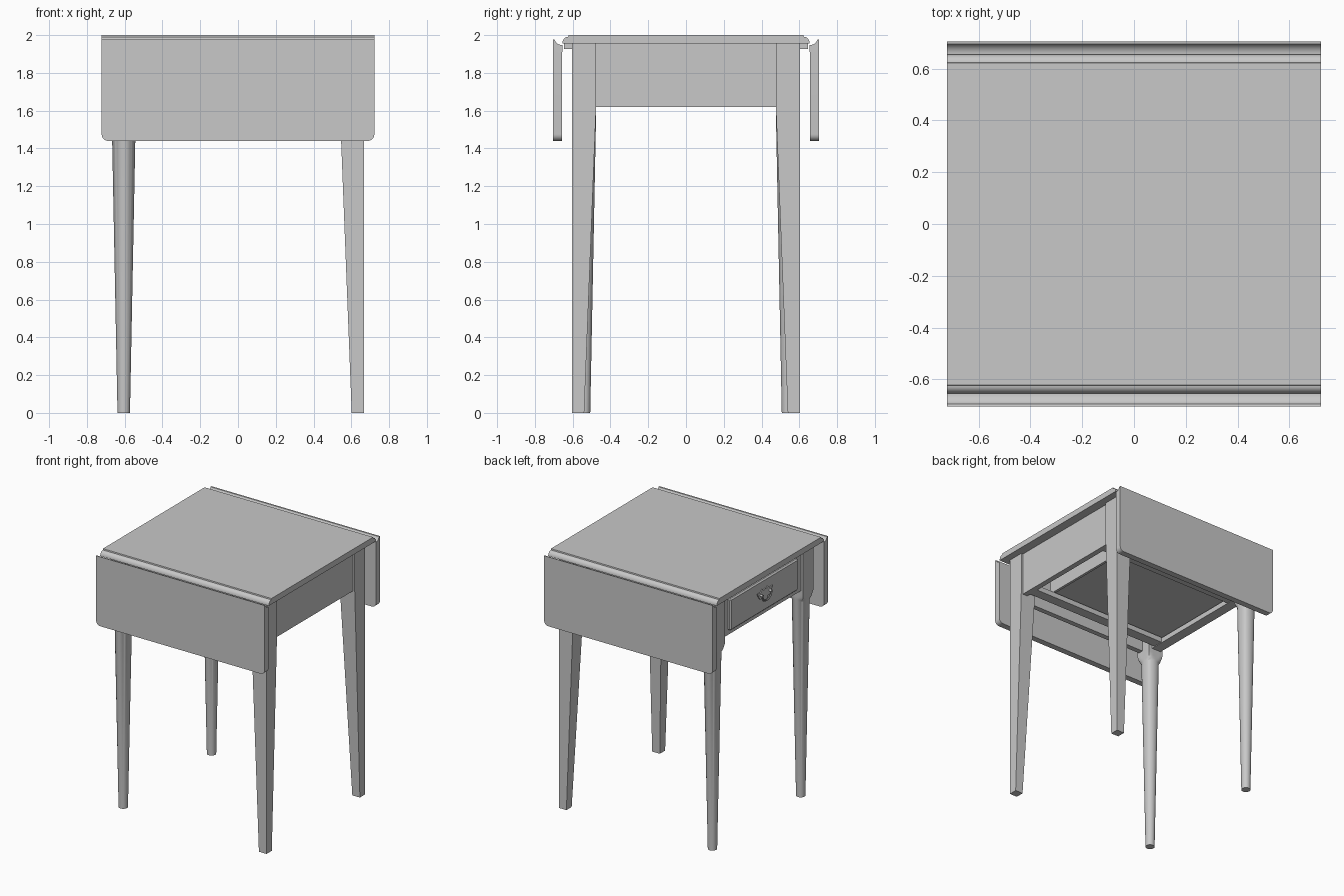
import bpy, bmesh, math
from mathutils import Vector

cube = bpy.data.objects.get("Cube")
if cube:
    bpy.data.objects.remove(cube, do_unlink=True)

grey = bpy.data.materials.new("plain_grey")
grey.use_nodes = True
colour = (0.58, 0.58, 0.58, 1)
grey.diffuse_color = colour
grey.node_tree.nodes["Principled BSDF"].inputs["Base Color"].default_value = colour


def finish(bm, name, smooth=False):
    bmesh.ops.recalc_face_normals(bm, faces=bm.faces)
    mesh = bpy.data.meshes.new(name)
    bm.to_mesh(mesh)
    bm.free()
    mesh.materials.append(grey)
    obj = bpy.data.objects.new(name, mesh)
    bpy.context.collection.objects.link(obj)
    if smooth:
        bpy.ops.object.select_all(action='DESELECT')
        obj.select_set(True)
        bpy.context.view_layer.objects.active = obj
        bpy.ops.object.shade_smooth_by_angle(angle=math.radians(35))
    return obj


def loft(name, rings, smooth=False):
    """Skin closed rings of equal length and cap both ends."""
    bm = bmesh.new()
    loops = [[bm.verts.new(p) for p in ring] for ring in rings]
    n = len(loops[0])
    for low, high in zip(loops, loops[1:]):
        for i in range(n):
            j = (i + 1) % n
            bm.faces.new((low[i], low[j], high[j], high[i]))
    bm.faces.new(loops[0][::-1])
    bm.faces.new(loops[-1])
    return finish(bm, name, smooth)


def box(name, x, y, z, bevel=0):
    bm = bmesh.new()
    bmesh.ops.create_cube(bm, size=1)
    for v in bm.verts:
        v.co = [(a + b) / 2 + c * (b - a) for (a, b), c in zip((x, y, z), v.co)]
    if bevel:
        bmesh.ops.bevel(bm, geom=bm.edges[:], offset=bevel, segments=1, affect='EDGES')
    return finish(bm, name)


def along_x(name, profile, x0, x1, smooth=False):
    """Extrude a (y, z) profile along x."""
    return loft(name, [[(x, y, z) for y, z in profile] for x in (x0, x1)], smooth)


def arc(cy, cz, ry, rz, start, end, steps=8):
    angles = [math.radians(start + (end - start) * i / steps) for i in range(steps + 1)]
    return [(cy + ry * math.cos(a), cz + rz * math.sin(a)) for a in angles]


WIDE = 0.722     # half length of the top
BLOCK = 0.064    # half width of a leg block
LEG_X, LEG_Y = 0.605, 0.54

# Fixed top with rounded long edges
edge = [(0.60, 1.955)] + arc(0.624, 1.955, 0.031, 0.036, 0, 90) + [(0.622, 2.0)]
along_x("table_top", edge + [(-y, z) for y, z in reversed(edge)], -WIDE, WIDE, True)

# Drop leaves with a coved upper edge and rounded lower corners
for side, label in ((-1, "front"), (1, "back")):
    cove = arc(0.655, 1.985, 0.042, 0.038, -15, -90)
    profile = [(0.657, 1.44), (0.705, 1.44), (0.705, 1.977)] + cove
    leaf = along_x(label + "_leaf", [(side * y, z) for y, z in profile], -WIDE, WIDE)
    bm = bmesh.new()
    bm.from_mesh(leaf.data)
    corners = [e for e in bm.edges
               if all(v.co.z < 1.45 for v in e.verts)
               and abs(e.verts[0].co.x - e.verts[1].co.x) < 0.001]
    bmesh.ops.bevel(bm, geom=corners, offset=0.035, segments=6, profile=0.5, affect='EDGES')
    bm.to_mesh(leaf.data)
    bm.free()
    bpy.ops.object.select_all(action='DESELECT')
    leaf.select_set(True)
    bpy.context.view_layer.objects.active = leaf
    bpy.ops.object.shade_smooth_by_angle(angle=math.radians(35))

    # Hinge strips under the joint
    for x in (-0.45, 0.45):
        y = sorted((side * 0.59, side * 0.645))
        box(label + "_hinge", (x - 0.05, x + 0.05), y, (1.927, 1.956))

    # Long aprons
    y = sorted((side * 0.55, side * 0.59))
    box(label + "_apron", (-LEG_X, LEG_X), y, (1.62, 1.956))

    # Square legs, tapered on the two inner faces
    rings = []
    for z, w in ((0, 0.065), (1.62, 0.128), (1.956, 0.128)):
        xo, yo = LEG_X + 0.062, side * (LEG_Y + 0.064)
        yi = yo - side * w
        rings.append([(xo, yo, z), (xo - w, yo, z), (xo - w, yi, z), (xo, yi, z)])
    loft(label + "_square_leg", rings)

    # Round legs that swell into a square block
    rings = []
    for z, r in ((0, 0.033), (1.53, 0.063), (1.545, 0.074), (1.565, 0.084),
                 (1.59, 0.092), (1.956, 0.092)):
        ring = []
        for i in range(32):
            c, s = math.cos(i * math.pi / 16), math.sin(i * math.pi / 16)
            rad = min(r, BLOCK / max(abs(c), abs(s)))
            ring.append((-LEG_X + rad * c, side * LEG_Y + rad * s, z))
        rings.append(ring)
    loft(label + "_round_leg", rings, True)

    # Drawer runners, drawer sides and stiles beside the drawer
    y = sorted((side * 0.37, side * 0.45))
    box(label + "_runner", (-0.62, 0.62), y, (1.625, 1.665))
    y = sorted((side * 0.385, side * 0.405))
    box(label + "_drawer_side", (-0.64, 0.45), y, (1.667, 1.87))
    y = sorted((side * 0.40, side * 0.48))
    box(label + "_stile", (-0.65, -0.61), y, (1.66, 1.90))

# Plain end apron, and the rails above and below the drawer
box("end_apron", (0.61, 0.652), (-0.48, 0.48), (1.62, 1.956))
box("lower_rail", (-0.65, -0.57), (-0.48, 0.48), (1.62, 1.66))
box("upper_rail", (-0.65, -0.57), (-0.48, 0.48), (1.895, 1.956))

# Drawer
box("drawer_front", (-0.672, -0.61), (-0.415, 0.415), (1.655, 1.90), 0.01)
box("drawer_bottom", (-0.63, 0.45), (-0.39, 0.39), (1.675, 1.687))
box("drawer_back", (0.43, 0.45), (-0.39, 0.39), (1.667, 1.87))

# Winged handle plate
MID = 1.785
half = [(0, 0.045), (0.02, 0.035), (0.035, 0.05), (0.055, 0.03), (0.095, 0.035),
        (0.08, 0.005), (0.06, -0.02), (0.035, -0.02), (0.02, -0.05), (0, -0.06)]
plate = half + [(-y, z) for y, z in reversed(half[1:-1])]
along_x("handle_plate", [(y, MID + z) for y, z in plate], -0.679, -0.671)

# Handle posts and hanging bail
for y in (-0.055, 0.055):
    post = [[(x, y + py, MID + 0.01 + pz) for py, pz in arc(0, 0, 0.009, 0.009, 0, 330, 11)]
            for x in (-0.70, -0.675)]
    loft("handle_post", post, True)
path = arc(0, MID + 0.01, 0.055, 0.05, 180, 360, 14)
rings = []
for i, (y, z) in enumerate(path):
    out = Vector((0, y, z - MID - 0.01)).normalized()
    rings.append([Vector((-0.695, y, z)) + out * b + Vector((a, 0, 0))
                  for a, b in arc(0, 0, 0.006, 0.006, 0, 315, 7)])
loft("handle_bail", rings, True)
